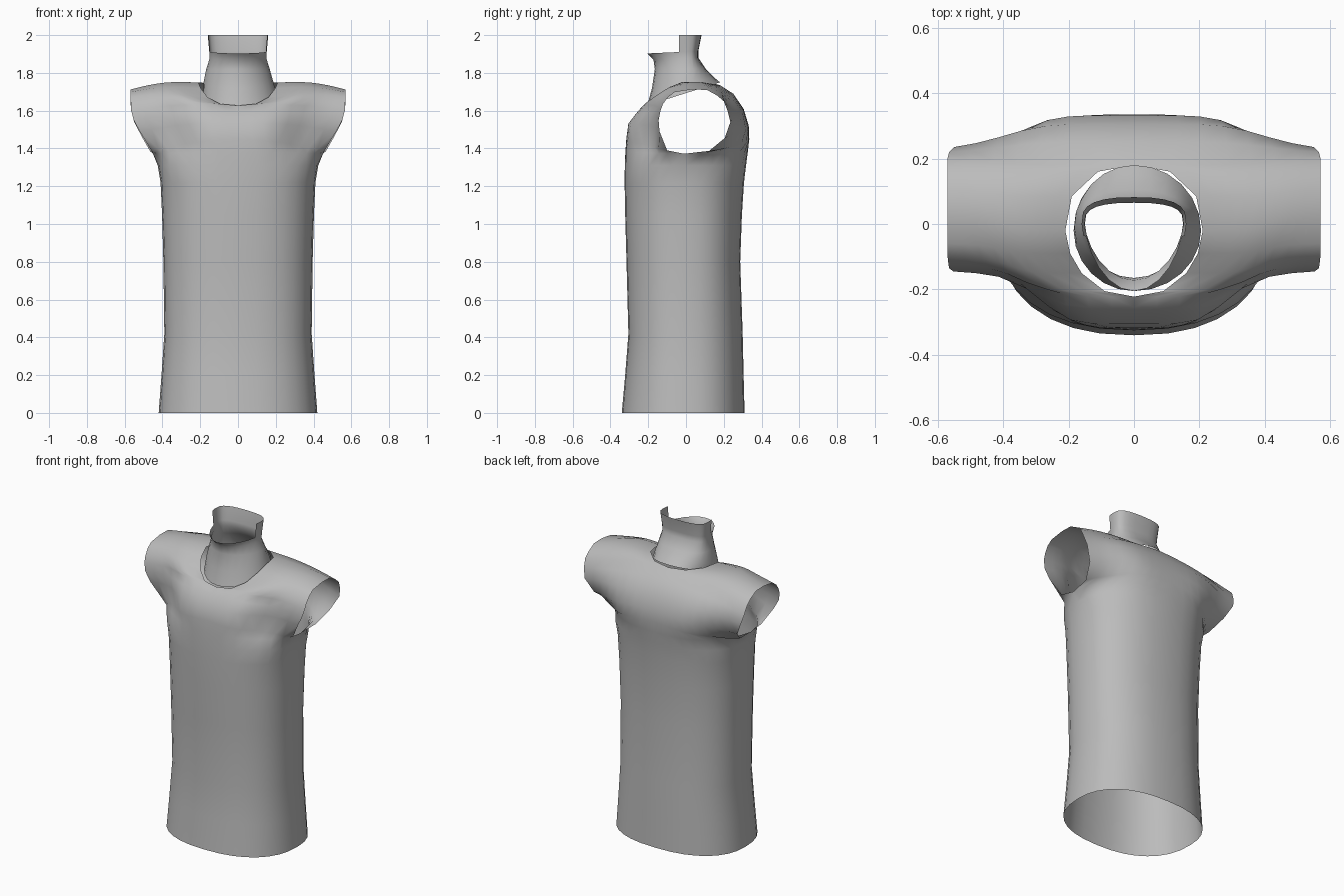
import bpy
import bmesh
from math import sin, cos, pi

default = bpy.data.objects.get("Cube")
if default:
    bpy.data.objects.remove(default)

# Single plain grey
grey = bpy.data.materials.new("plain_grey")
grey.use_nodes = True
GREY = (0.5, 0.5, 0.5, 1)
grey.diffuse_color = GREY
grey.node_tree.nodes["Principled BSDF"].inputs["Base Color"].default_value = GREY

COLUMNS = 9
SEGMENTS = 24


def lerp(a, b, t):
    return a + (b - a) * t


def signed_power(value, exponent):
    return abs(value) ** exponent * (1 if value >= 0 else -1)


def grid_object(name, rows, closed=False, keep=lambda i, corners: True):
    """Skin a list of equally long point rows with smooth quads."""
    bm = bmesh.new()
    grid = [[bm.verts.new(p) for p in row] for row in rows]
    count = len(rows[0])
    for i in range(len(rows) - 1):
        for j in range(count if closed else count - 1):
            k = (j + 1) % count
            corners = (grid[i][j], grid[i][k], grid[i + 1][k], grid[i + 1][j])
            if keep(i, corners):
                bm.faces.new(corners).smooth = True
    loose = [v for v in bm.verts if not v.link_faces]
    bmesh.ops.delete(bm, geom=loose, context='VERTS')
    mesh = bpy.data.meshes.new(name)
    bm.to_mesh(mesh)
    bm.free()
    mesh.materials.append(grey)
    obj = bpy.data.objects.new(name, mesh)
    bpy.context.collection.objects.link(obj)
    return obj


def panel_row(start, edge, bell, width):
    """Points from the centre line or neckline out to the side or armhole.
    bell 0 gives a rounded trunk section, bell 1 a chest running into a sleeve."""
    points = []
    for j in range(COLUMNS):
        t = j / (COLUMNS - 1)
        s = lerp(sin(t * pi / 2) ** 0.85, t, bell)
        trunk = max(0, 1 - s ** 2.35) ** (1 / 2.35)
        sleeve = 1 / (1 + (s / width) ** 6) * (1 - s ** 8)
        w = lerp(trunk, sleeve, bell)
        points.append((lerp(start[0], edge[0], s),
                       lerp(edge[1], start[1], w),
                       lerp(start[2], edge[2], s) + 0.018 * sin(pi * s) * bell))
    return points


# Trunk levels: height, front depth, back depth, half width
trunk = [(0, -.34, .31, .42), (.2, -.322, .305, .405), (.42, -.305, .3, .39),
         (.8, -.315, .287, .395), (1.05, -.322, .296, .402),
         (1.22, -.325, .307, .41), (1.31, -.324, .318, .425)]

# Upper rows: start on centre or neckline, end on armhole, sleeve blend
front_upper = [
    ((0, -.321, 1.38), (.45, -.01, 1.372), .2),
    ((0, -.316, 1.45), (.46, -.1, 1.39), .6),
    ((0, -.305, 1.53), (.52, -.14, 1.49), 1),
    ((0, -.255, 1.595), (.552, -.145, 1.55), 1),
    ((0, -.222, 1.627), (.565, -.135, 1.6), 1),
    ((.09, -.205, 1.634), (.567, -.122, 1.635), 1),
    ((.16, -.15, 1.67), (.57, -.095, 1.672), 1),
    ((.195, -.09, 1.715), (.57, -.06, 1.698), 1),
    ((.21, -.02, 1.748), (.57, .03, 1.712), 1),
]
back_upper = [
    ((.19, .085, 1.748), (.57, .11, 1.71), 1),
    ((.11, .16, 1.74), (.57, .165, 1.68), 1),
    ((0, .18, 1.735), (.57, .2, 1.65), 1),
    ((0, .25, 1.69), (.565, .22, 1.6), 1),
    ((0, .305, 1.61), (.55, .235, 1.54), 1),
    ((0, .332, 1.52), (.505, .205, 1.455), .9),
    ((0, .335, 1.45), (.465, .12, 1.385), .6),
    ((0, .327, 1.38), (.45, -.01, 1.372), .2),
]

rows = [panel_row((0, f, z), (h, 0, z), 0, .57) for z, f, b, h in trunk]
rows += [panel_row(s, e, bell, .57) for s, e, bell in front_upper]
rows += [panel_row(s, e, bell, .74) for s, e, bell in back_upper]
rows += [panel_row((0, b, z), (h, 0, z), 0, .74) for z, f, b, h in reversed(trunk)]
torso = grid_object("torso", rows)
mirror = torso.modifiers.new("mirror", 'MIRROR')
mirror.use_clip = True
mirror.merge_threshold = 0.002
weld = torso.modifiers.new("side_seam", 'WELD')
weld.merge_threshold = 0.002


def neck_ring(half_width, front, back, centre, z_front, z_back, flat, gap=1):
    """Ring pointed at the front and flat at the back."""
    points = []
    for j in range(SEGMENTS):
        a = 2 * pi * j / SEGMENTS
        x = half_width * signed_power(sin(a), lerp(1, .8, flat) if cos(a) < 0 else 1)
        depth = abs(cos(a))
        if cos(a) >= 0:
            y = lerp(centre, front, depth ** lerp(1, 1.25, flat))
        else:
            y = lerp(centre, back, depth ** lerp(1, .6, flat))
        z = lerp(z_front, z_back, (y - front) / (back - front))
        points.append((x * gap if x < 0 else x, y, z))
    return points


# Neck: flared base, slim middle, flared lip and a raised rear collar
neck_rows = [
    neck_ring(.205, -.205, .18, -.02, 1.628, 1.75, 0, .9),
    neck_ring(.188, -.18, .15, -.01, 1.72, 1.775, .3, .97),
    neck_ring(.168, -.165, .105, 0, 1.82, 1.82, .6),
    neck_ring(.15, -.172, .065, 0, 1.87, 1.88, 1),
    neck_ring(.152, -.205, .065, 0, 1.903, 1.915, 1),
    neck_ring(.16, -.2, .082, 0, 2, 2, 1),
]


def rear_only(i, corners):
    return i < 4 or min(v.co.y for v in corners) > -.07


grid_object("neck", neck_rows, closed=True, keep=rear_only)
